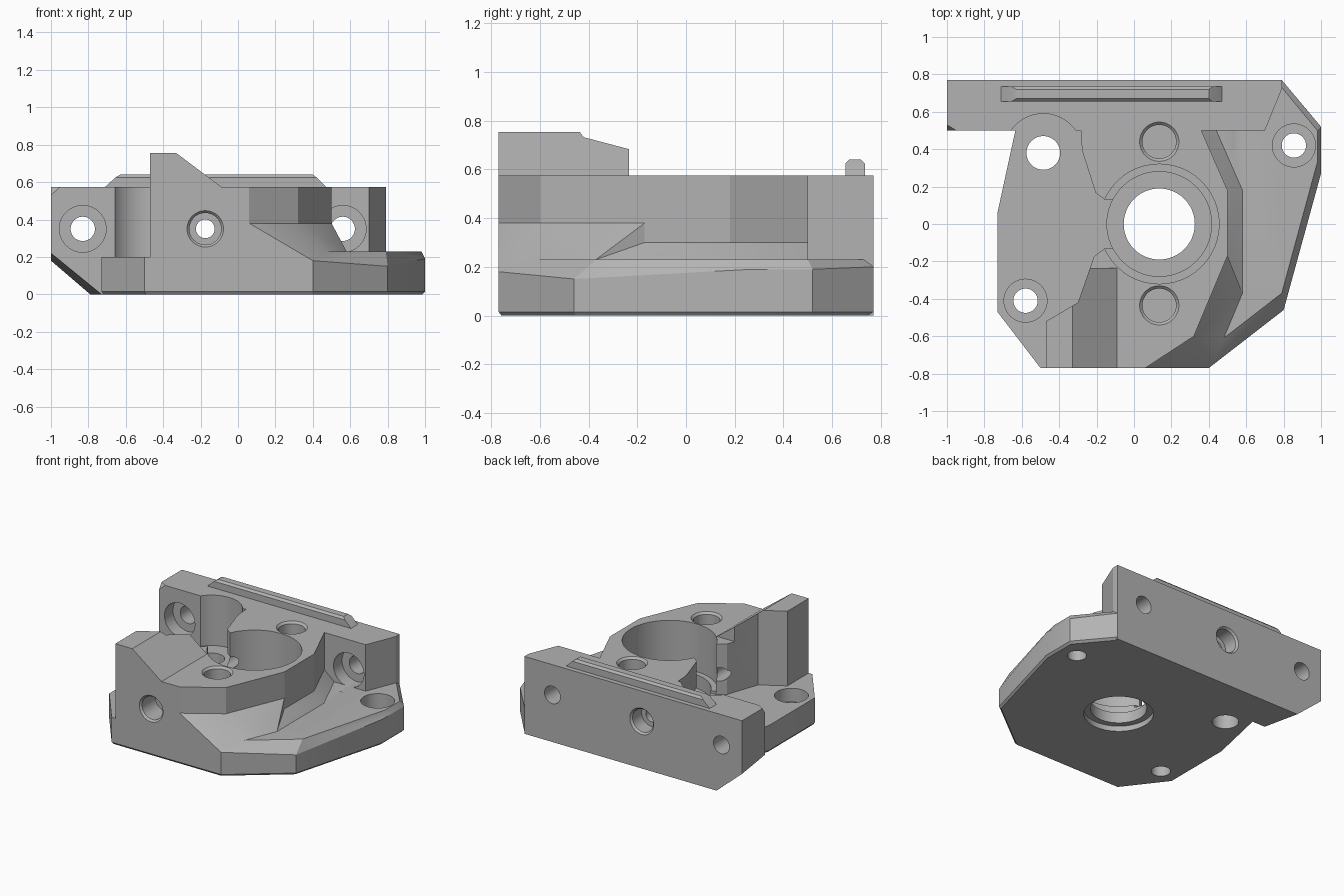
import bpy, bmesh, math
from mathutils import Vector

cube = bpy.data.objects.get("Cube")
if cube:
    bpy.data.objects.remove(cube, do_unlink=True)

grey = bpy.data.materials.new("machined_grey")
grey.use_nodes = True
COLOR = (0.45, 0.45, 0.45, 1)
grey.diffuse_color = COLOR
grey.node_tree.nodes["Principled BSDF"].inputs["Base Color"].default_value = COLOR


def make(name, bm):
    bmesh.ops.recalc_face_normals(bm, faces=bm.faces)
    mesh = bpy.data.meshes.new(name)
    bm.to_mesh(mesh)
    bm.free()
    mesh.materials.append(grey)
    ob = bpy.data.objects.new(name, mesh)
    bpy.context.collection.objects.link(ob)
    return ob


def hull(name, pts):
    """Convex solid around the given points."""
    bm = bmesh.new()
    for p in pts:
        bm.verts.new(p)
    res = bmesh.ops.convex_hull(bm, input=bm.verts)
    loose = {g for g in res["geom_interior"] + res["geom_unused"]
             if isinstance(g, bmesh.types.BMVert)}
    bmesh.ops.delete(bm, geom=list(loose), context="VERTS")
    bmesh.ops.dissolve_limit(bm, angle_limit=0.02, verts=bm.verts, edges=bm.edges)
    return make(name, bm)


def prism(name, outline, z0, z1):
    """Straight extrusion of a flat outline."""
    bm = bmesh.new()
    face = bm.faces.new([bm.verts.new((x, y, z0)) for x, y in outline])
    new = bmesh.ops.extrude_face_region(bm, geom=[face])["geom"]
    bmesh.ops.translate(bm, vec=(0, 0, z1 - z0),
                        verts=[v for v in new if isinstance(v, bmesh.types.BMVert)])
    return make(name, bm)


def cone(name, start, end, r0, r1=None):
    """Round solid between two points."""
    a, b = Vector(start), Vector(end)
    bm = bmesh.new()
    bmesh.ops.create_cone(bm, cap_ends=True, segments=48, radius1=r0,
                          radius2=r0 if r1 is None else r1, depth=(b - a).length)
    ob = make(name, bm)
    turn = (b - a).to_track_quat("Z", "Y").to_matrix().to_4x4()
    turn.translation = (a + b) / 2
    ob.data.transform(turn)
    return ob


def combine(target, tool, how):
    mod = target.modifiers.new("combine", "BOOLEAN")
    mod.operation, mod.solver, mod.object = how, "EXACT", tool
    bpy.context.view_layer.objects.active = target
    bpy.ops.object.modifier_apply(modifier=mod.name)
    bpy.data.objects.remove(tool, do_unlink=True)


def at(points, z):
    return [(x, y, z) for x, y in points]


def footing(points):
    """Lower outline with a small bottom chamfer."""
    return at(points, 0.015) + [(x * 0.985, y * 0.985, 0) for x, y in points]


# Base plate: left half flat, right half with a bevelled rim
left = [(-0.73, 0.06), (-0.73, -0.47), (-0.5, -0.77), (0.1, -0.77),
        (0.1, 0.75), (-0.58, 0.75), (-0.61, 0.45)]
housing = hull("housing", footing(left) + at(left, 0.2))
right = [(0, -0.77), (0.4, -0.77), (0.8, -0.46), (1, 0.27), (1, 0.52), (0.79, 0.77), (0, 0.77)]
rim = [(0, -0.77, 0.19), (0.4, -0.77, 0.18), (0.8, -0.46, 0.15), (1, 0.27, 0.19),
       (1, 0.52, 0.19), (0.79, 0.77, 0.2)]
inner = [(0, -0.61), (0.48, -0.61), (0.79, -0.37), (0.98, 0.33), (0.98, 0.5), (0.79, 0.73), (0, 0.73)]
right_plate = hull("right_plate", footing(right) + rim + at(inner, 0.23))

# Sloping skirts below the block
front_skirt = hull("front_skirt",
                   at([(0.06, -0.77), (0.32, -0.6), (0.5, -0.17), (-0.1, -0.77), (-0.1, -0.17)], 0.38)
                   + [(0.4, -0.77, 0.18), (0.48, -0.61, 0.23), (0.58, -0.37, 0.23)]
                   + at([(-0.1, -0.77), (0.4, -0.77), (0.58, -0.37), (0.5, -0.17), (-0.1, -0.17)], 0.1))
foot = [(0, -0.37), (0.58, -0.37), (0.58, 0.18), (0.44, 0.5), (0, 0.5)]
side_skirt = hull("side_skirt", at(foot, 0.1) + at(foot, 0.23)
                  + at([(0, -0.37), (0.5, -0.37), (0.5, 0.18), (0.36, 0.5), (0, 0.5)], 0.3))

# Bearing block and the raised ridge on its front corner
outline = [(-0.47, -0.77), (0.06, -0.77), (0.32, -0.6), (0.5, -0.17), (0.5, 0.18),
           (0.36, 0.5), (0.36, 0.62), (-0.29, 0.62), (-0.28, 0.4), (-0.2, 0.15),
           (-0.175, -0.02), (-0.2, -0.13), (-0.235, -0.235), (-0.3, -0.42), (-0.47, -0.52)]
block = prism("bearing_block", outline, 0.1, 0.575)
ridge = hull("ridge", [(x, y, z) for y in (-0.77, -0.235) for x, z in
                       ((-0.6, 0.4), (-0.6, 0.755), (-0.33, 0.755), (-0.09, 0.575), (-0.09, 0.4))])
combine(ridge, prism("ridge_limit", outline, 0.3, 0.9), "INTERSECT")

# Back wall with a slanted lower corner and a round pocket
wall_end = [(0.7, 0.5), (0.79, 0.72), (0.79, 0.77)]
wall = hull("back_wall", at(wall_end, 0) + at(wall_end, 0.575)
            + [(-1, 0.5, 0.22), (-1, 0.77, 0.18), (-0.73, 0.5, 0.02), (-0.79, 0.77, 0),
               (-0.73, 0.5, 0), (-1, 0.77, 0.575), (-1, 0.53, 0.575),
               (-0.95, 0.5, 0.575), (-1, 0.5, 0.53)])

# Locating rail on top of the wall
rail = hull("rail", [(x, y, z) for y in (0.655, 0.735) for x, z in
                     ((-0.71, 0.55), (-0.71, 0.575), (-0.655, 0.625), (0.42, 0.625),
                      (0.47, 0.575), (0.47, 0.55))]
            + [(x, y, 0.64) for x in (-0.63, 0.4) for y in (0.67, 0.72)])

for part in (right_plate, front_skirt, side_skirt, block, ridge, wall, rail):
    combine(housing, part, "UNION")

# Side pocket and opening into the bore
gap = [(-0.3, -0.24), (-0.157, -0.13), (-0.05, -0.13), (-0.05, 0.13), (-0.157, 0.13), (-0.3, 0.24)]
cutters = [cone("pocket", (-0.485, 0.38, 0.2), (-0.485, 0.38, 0.9), 0.21),
           prism("gap", gap, 0.2, 0.9)]


def bore(x, y, *steps):
    """Vertical stepped hole: radius, low z, high z."""
    for r, z0, z1 in steps:
        cutters.append(cone("bore", (x, y, z0), (x, y, z1), r))


def cross_hole(x, *steps):
    """Stepped hole along y: radius, front y, back y."""
    for r, y0, y1 in steps:
        cutters.append(cone("cross_hole", (x, y0, 0.35), (x, y1, 0.35), r))


# Bearing bore, blind sockets and mounting holes
bore(0.135, 0, (0.32, 0.22, 0.9), (0.28, 0.12, 0.3), (0.19, -0.1, 0.2), (0.235, -0.1, 0.04))
for y in (0.44, -0.435):
    bore(0.135, y, (0.09, 0.36, 0.9))
    cutters.append(cone("socket_chamfer", (0.135, y, 0.555), (0.135, y, 0.595), 0.085, 0.125))
bore(-0.485, 0.38, (0.09, -0.1, 0.3))
bore(-0.58, -0.41, (0.065, -0.1, 0.3), (0.115, 0.1, 0.4))
bore(0.855, 0.42, (0.065, -0.1, 0.3), (0.115, 0.12, 0.4))
for x in (-0.83, 0.56):
    cross_hole(x, (0.065, 0.4, 0.9), (0.125, 0.4, 0.6))
cross_hole(-0.175, (0.05, -0.9, 0.9), (0.085, -0.9, -0.6), (0.085, 0.65, 0.9))
cutters.append(cone("front_chamfer", (-0.175, -0.79, 0.35), (-0.175, -0.75, 0.35), 0.115, 0.08))
cutters.append(cone("back_chamfer", (-0.175, 0.79, 0.35), (-0.175, 0.75, 0.35), 0.115, 0.08))
for cutter in cutters:
    combine(housing, cutter, "DIFFERENCE")

# Smooth the round walls, keep edges crisp
for ob in bpy.context.selected_objects:
    ob.select_set(False)
housing.select_set(True)
bpy.context.view_layer.objects.active = housing
bpy.ops.object.shade_smooth_by_angle(angle=math.radians(20))
